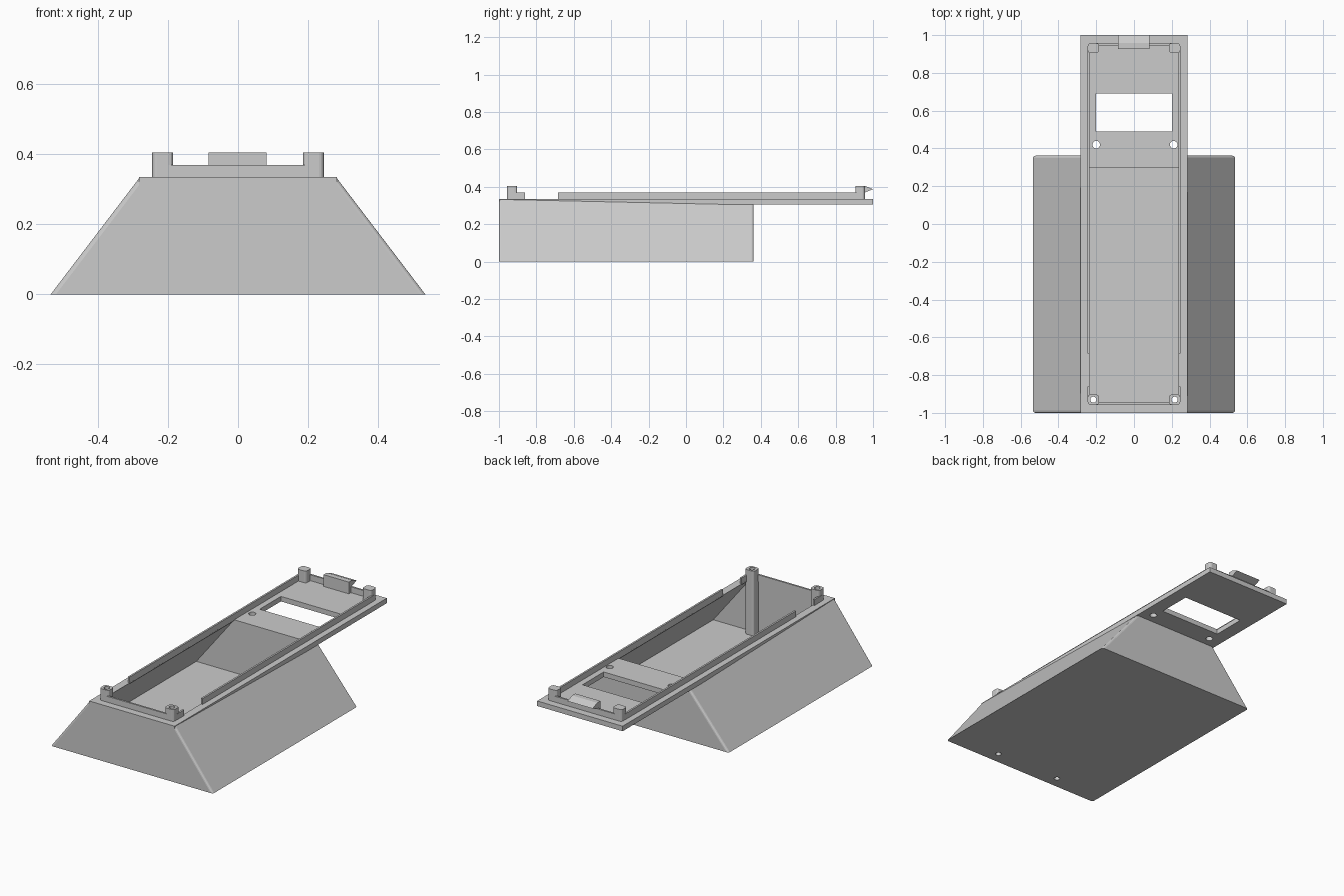
import bpy, bmesh

cube = bpy.data.objects.get("Cube")
if cube:
    bpy.data.objects.remove(cube, do_unlink=True)

grey = bpy.data.materials.new("plain grey")
grey.use_nodes = True
grey.diffuse_color = (0.6, 0.6, 0.6, 1)
grey.node_tree.nodes["Principled BSDF"].inputs["Base Color"].default_value = (0.6, 0.6, 0.6, 1)


def add_object(name, bm):
    bmesh.ops.recalc_face_normals(bm, faces=bm.faces[:])
    mesh = bpy.data.meshes.new(name)
    bm.to_mesh(mesh)
    bm.free()
    mesh.materials.append(grey)
    ob = bpy.data.objects.new(name, mesh)
    bpy.context.collection.objects.link(ob)
    return ob


def block(name, lower, upper, heights, round_edges=0.0):
    """Block between two (x0, x1, y0, y1) rectangles; heights = bottom, top front, top back."""
    bm = bmesh.new()
    bottom, front, back = heights
    rings = []
    for (x0, x1, y0, y1), zf, zb in ((lower, bottom, bottom), (upper, front, back)):
        rings.append([bm.verts.new(p) for p in
                      ((x0, y0, zf), (x1, y0, zf), (x1, y1, zb), (x0, y1, zb))])
    a, b = rings
    bm.faces.new(a)
    bm.faces.new(b)
    for i in range(4):
        j = (i + 1) % 4
        bm.faces.new((a[i], a[j], b[j], b[i]))
    if round_edges:
        edges = [e for e in bm.edges if abs(e.verts[0].co.z - e.verts[1].co.z) > 0.05
                 or (e.verts[0] in a) != (e.verts[1] in a)]
        bmesh.ops.bevel(bm, geom=edges, offset=round_edges, segments=3,
                        profile=0.5, affect='EDGES')
    return add_object(name, bm)


def box(name, x0, x1, y0, y1, z0, z1, round_edges=0.0):
    rect = (x0, x1, y0, y1)
    return block(name, rect, rect, (z0, z1, z1), round_edges)


def drill(x, y, radius):
    bpy.ops.mesh.primitive_cylinder_add(vertices=24, radius=radius, depth=1.2,
                                        location=(x, y, 0.2))
    ob = bpy.context.object
    ob.name = "drill_cutter"
    ob.data.materials.append(grey)
    return ob


def combine(target, tool, operation):
    mod = target.modifiers.new(operation.lower(), 'BOOLEAN')
    mod.operation = operation
    mod.solver = 'EXACT'
    mod.object = tool
    bpy.context.view_layer.objects.active = target
    bpy.ops.object.modifier_apply(modifier=mod.name)
    bpy.data.objects.remove(tool, do_unlink=True)


# Tapered hollow base joined with the long overhanging deck
shell = block("base_and_deck", (-0.535, 0.535, -1, 0.362), (-0.28, 0.28, -1, 0.362),
              (0, 0.335, 0.305), 0.012)
combine(shell, box("deck", -0.282, 0.282, -1, 1, 0.305, 0.335), 'UNION')
cavity = block("cavity_cutter", (-0.485, 0.485, -0.95, 0.3), (-0.215, 0.215, -0.95, 0.3),
               (0.02, 0.36, 0.36))
combine(shell, cavity, 'DIFFERENCE')
combine(shell, box("window_cutter", -0.2, 0.2, 0.49, 0.69, 0.2, 0.5), 'DIFFERENCE')

# Screw holes in the deck and the base floor
for x in (-0.2, 0.21):
    combine(shell, drill(x, 0.42, 0.02), 'DIFFERENCE')
for x in (-0.215, 0.215):
    combine(shell, drill(x, -0.93, 0.016), 'DIFFERENCE')

# Corner posts and the thin raised lip along each side
for side, sx in (("right", -1), ("left", 1)):
    x0, x1 = sorted((sx * 0.185, sx * 0.245))
    front = box("front_post_" + side, x0, x1, -0.957, -0.903, 0.01, 0.405, 0.014)
    combine(front, drill(sx * 0.215, -0.93, 0.016), 'DIFFERENCE')
    box("back_post_" + side, x0, x1, 0.905, 0.957, 0.33, 0.405, 0.014)
    x0, x1 = sorted((sx * 0.235, sx * 0.246))
    box("side_lip_" + side, x0, x1, -0.685, 0.93, 0.33, 0.37)
    box("front_corner_lip_" + side, x0, x1, -0.93, -0.86, 0.33, 0.37)

# Lips across both ends
box("front_lip", -0.2, 0.2, -0.957, -0.946, 0.33, 0.37)
box("back_lip", -0.2, 0.2, 0.946, 0.957, 0.33, 0.37)

# Snap clip: upright tab with a pointed catch
profile = [(0.927, 0.33), (0.957, 0.33), (0.957, 0.37), (1.0, 0.387),
           (0.957, 0.405), (0.927, 0.405)]
bm = bmesh.new()
face = bm.faces.new([bm.verts.new((-0.084, y, z)) for y, z in profile])
ext = bmesh.ops.extrude_face_region(bm, geom=[face])
bmesh.ops.translate(bm, vec=(0.166, 0, 0),
                    verts=[v for v in ext["geom"] if isinstance(v, bmesh.types.BMVert)])
if not face.is_valid or len(bm.faces) < 8:
    bmesh.ops.holes_fill(bm, edges=bm.edges[:])
add_object("snap_clip", bm)
